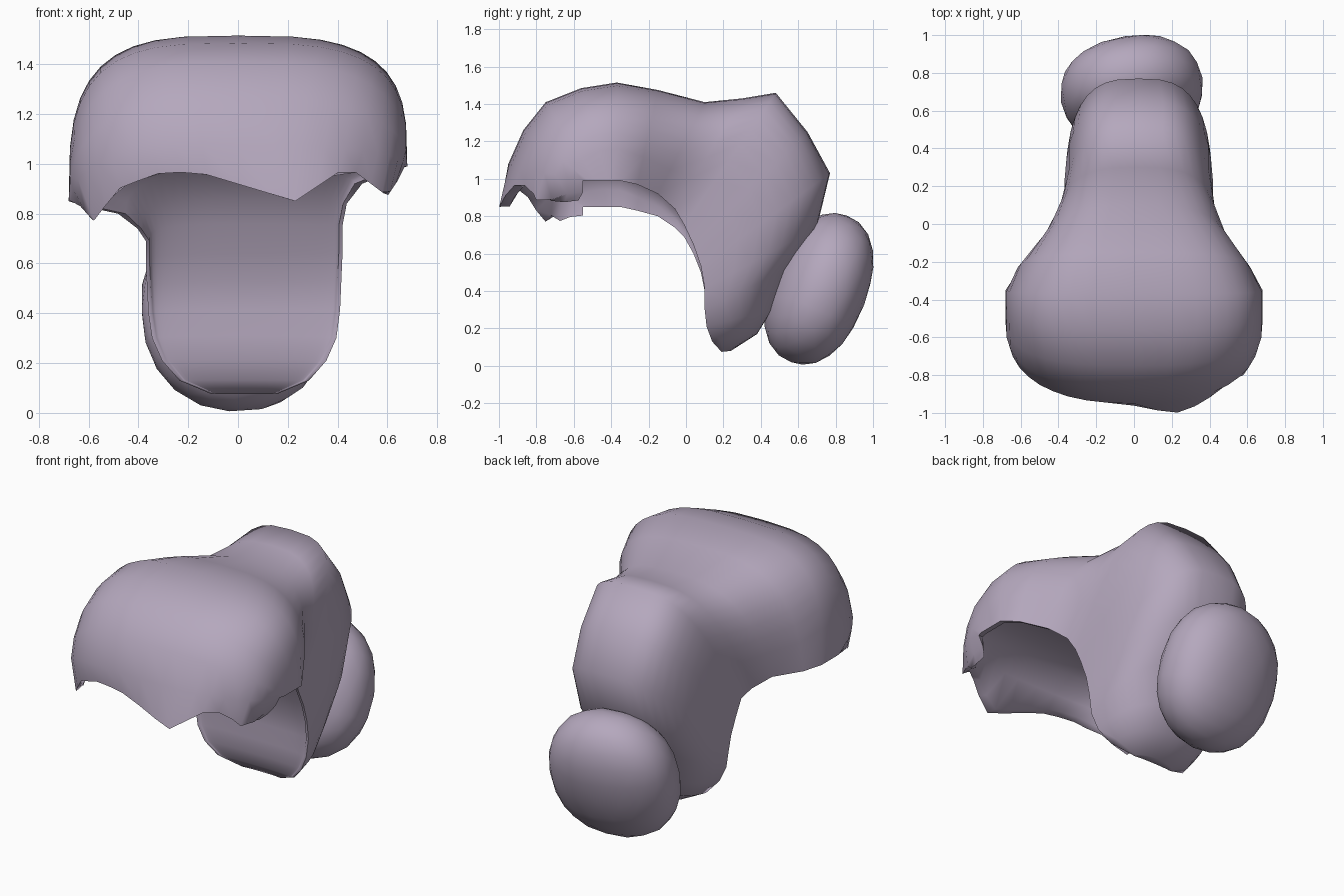
import bpy, bmesh, math
from mathutils import Matrix, Vector

if "Cube" in bpy.data.objects:
    bpy.data.objects.remove(bpy.data.objects["Cube"])

N = 20  # steps across each arch

# Stations: outer ridge (y, z), rim (y, z), half width, squareness, inner depth fraction
STATIONS = [
    ((-.95, .88), (-.55, .88), .64, 2.3, .86),
    ((-.95, 1.08), (-.55, .91), .67, 2.4, .74),
    ((-.87, 1.26), (-.52, .91), .68, 2.6, .60),
    ((-.75, 1.41), (-.48, .91), .68, 2.9, .48),
    ((-.56, 1.485), (-.42, .91), .68, 3.3, .40),
    ((-.37, 1.515), (-.35, .91), .68, 3.3, .35),
    ((-.15, 1.475), (-.26, .89), .62, 3.0, .30),
    ((.10, 1.41), (-.15, .84), .49, 2.8, .22),
    ((.30, 1.43), (-.06, .76), .42, 3.0, .14),
    ((.48, 1.46), (-.01, .69), .395, 3.3, .09),
    ((.65, 1.25), (.04, .60), .395, 3.3, .06),
    ((.77, 1.03), (.08, .50), .39, 3.0, .05),
    ((.70, .74), (.10, .40), .385, 2.7, .04),
    ((.54, .52), (.10, .30), .37, 2.6, .04),
    ((.46, .30), (.11, .21), .33, 2.4, .04),
    ((.38, .17), (.14, .13), .26, 2.2, .04),
    ((.24, .08), (.19, .075), .13, 2.0, .1),
]
# Jagged front edge: (x, height offset)
JAGS = [(-.66, -.02), (-.58, -.11), (-.48, .02), (-.33, .08), (-.17, .09),
        (.23, -.03), (.44, .11), (.6, -.01), (.68, .11)]


def clamp(v):
    return max(0, min(1, v))


def jag(x):
    for (x0, a), (x1, b) in zip(JAGS, JAGS[1:]):
        if x0 <= x <= x1:
            return a + (b - a) * (x - x0) / (x1 - x0)
    return 0


def arch(i, inner):
    (oy, oz), (ry, rz), w, p, f = STATIONS[i]
    reach = f if inner else 1
    half = w - (.03 if i < 8 else .015) if inner else w
    shift = .025 * clamp((i - 6) / 3)   # nape sits slightly right
    pts = []
    for j in range(N + 1):
        a = math.pi * j / N
        c, s = math.cos(a), max(math.sin(a), 0)
        u = math.copysign(abs(c) ** (2 / p), c)
        t = s ** (2 / p)
        x, k = half * u, t * reach
        y, z = ry + (oy - ry) * k, rz + (oz - rz) * k
        if i == 0:
            z = .88 + jag(x)
            y -= .07 * clamp(1 - abs(x - .25) / .3) + .05 * clamp(1 - abs(x - .58) / .06)
        else:            # right rim sits higher, left rim lower
            fade = clamp((13 - i) / 5) if u > 0 else clamp((9 - i) / 3)
            z += (.08 if u > 0 else .06) * u * (1 - t) * fade
        pts.append((x + shift, y, z))
    return pts


def finish(name, bm, angle):
    bmesh.ops.recalc_face_normals(bm, faces=bm.faces)
    me = bpy.data.meshes.new(name)
    bm.to_mesh(me)
    bm.free()
    me.materials.append(mauve)
    ob = bpy.data.objects.new(name, me)
    bpy.context.collection.objects.link(ob)
    bpy.ops.object.select_all(action='DESELECT')
    ob.select_set(True)
    bpy.context.view_layer.objects.active = ob
    bpy.ops.object.shade_smooth_by_angle(angle=math.radians(angle))


mauve = bpy.data.materials.new("mauve")
mauve.diffuse_color = (.46, .39, .51, 1)
mauve.use_nodes = True
mauve.node_tree.nodes["Principled BSDF"].inputs["Base Color"].default_value = mauve.diffuse_color

# Hood with a hollow underside flowing into the solid tapering nape
bm = bmesh.new()
outer = [[bm.verts.new(p) for p in arch(i, False)] for i in range(len(STATIONS))]
inner = [[bm.verts.new(p) for p in arch(i, True)] for i in range(len(STATIONS))]


def strip(a, b):
    for j in range(len(a) - 1):
        bm.faces.new((a[j], a[j + 1], b[j + 1], b[j]))


for rows in (outer, inner):
    for a, b in zip(rows, rows[1:]):
        strip(a, b)
for k in (0, -1):      # front edge and nape tip
    strip(outer[k], inner[k])
for k in (0, -1):      # side rims
    strip([r[k] for r in outer], [r[k] for r in inner])
finish("hood_and_nape", bm, 70)

# Rounded bun, leaning back and turned slightly
bm = bmesh.new()
bmesh.ops.create_icosphere(bm, subdivisions=3, radius=1)
rot = Matrix.Rotation(math.radians(10), 3, 'Z') @ Matrix.Rotation(math.radians(-21), 3, 'X')
for v in bm.verts:
    q = Vector(math.copysign(abs(c) ** .9, c) for c in v.co)
    v.co = rot @ Vector((q.x * .38, q.y * .25, q.z * .42)) + Vector((-.012, .71, .412))
finish("bun", bm, 60)
